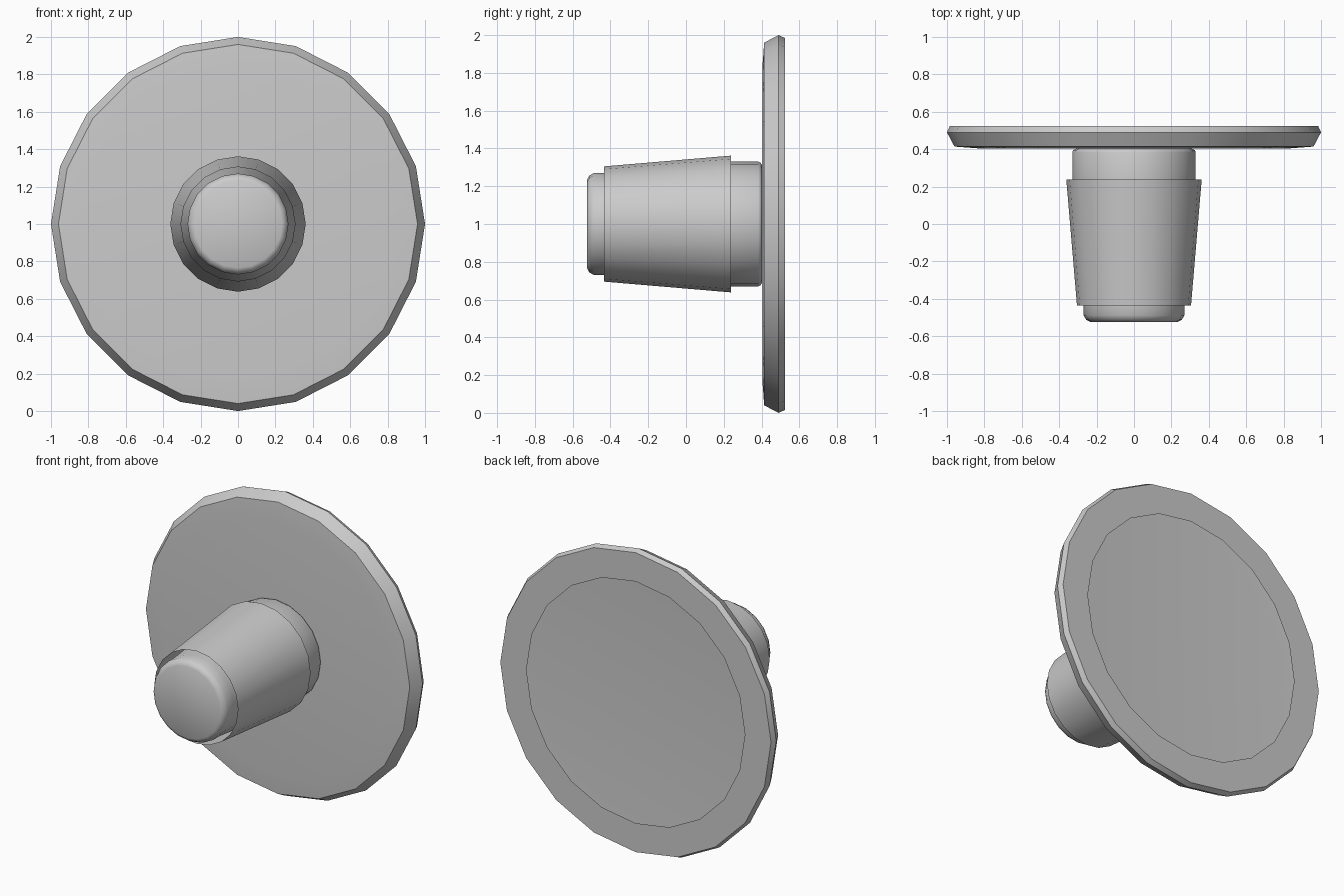
import bpy, bmesh, math

if "Cube" in bpy.data.objects:
    bpy.data.objects.remove(bpy.data.objects["Cube"])

SIDES = 20
CENTRE_Z = 1.0


def lathe(name, profile, cap_start=False, cap_end=False):
    """Turn (radius, y) points, listed front to back, about the y axis through the knob centre."""
    bm = bmesh.new()
    rings = []
    for r, y in profile:
        ring = []
        for i in range(SIDES):
            a = 2 * math.pi * i / SIDES
            ring.append(bm.verts.new((r * math.cos(a), y, CENTRE_Z + r * math.sin(a))))
        rings.append(ring)
    for a, b in zip(rings, rings[1:]):
        for i in range(SIDES):
            j = (i + 1) % SIDES
            bm.faces.new((a[i], b[i], b[j], a[j]))
    if cap_start:
        bm.faces.new(rings[0])
    if cap_end:
        bm.faces.new(rings[-1][::-1])
    bm.normal_update()
    mesh = bpy.data.meshes.new(name)
    bm.to_mesh(mesh)
    bm.free()
    # Make every side face point outwards
    if mesh.polygons[0].normal.x * mesh.polygons[0].center.x < 0:
        mesh.flip_normals()
    obj = bpy.data.objects.new(name, mesh)
    bpy.context.collection.objects.link(obj)
    bpy.ops.object.select_all(action='DESELECT')
    obj.select_set(True)
    bpy.context.view_layer.objects.active = obj
    bpy.ops.object.shade_smooth_by_angle(angle=math.radians(40))
    return obj


# Hollow disc: front plate, bevelled rim and a back lip around an open hole
lathe("disc", [(0.84, 0.405), (0.96, 0.414), (1.0, 0.49), (0.985, 0.523), (0.795, 0.523)],
      cap_start=True)

# Stem core: rounded tip, taper inside the sleeve, wider neck against the disc
lathe("stem", [(0.235, -0.523), (0.255, -0.513), (0.27, -0.488), (0.27, -0.43), (0.33, 0.2),
               (0.33, 0.383), (0.325, 0.395), (0.31, 0.403)], cap_start=True, cap_end=True)

# Tapered grip sleeve: a thin open tube around the stem
lathe("grip_sleeve", [(0.305, -0.435), (0.362, 0.238)])
